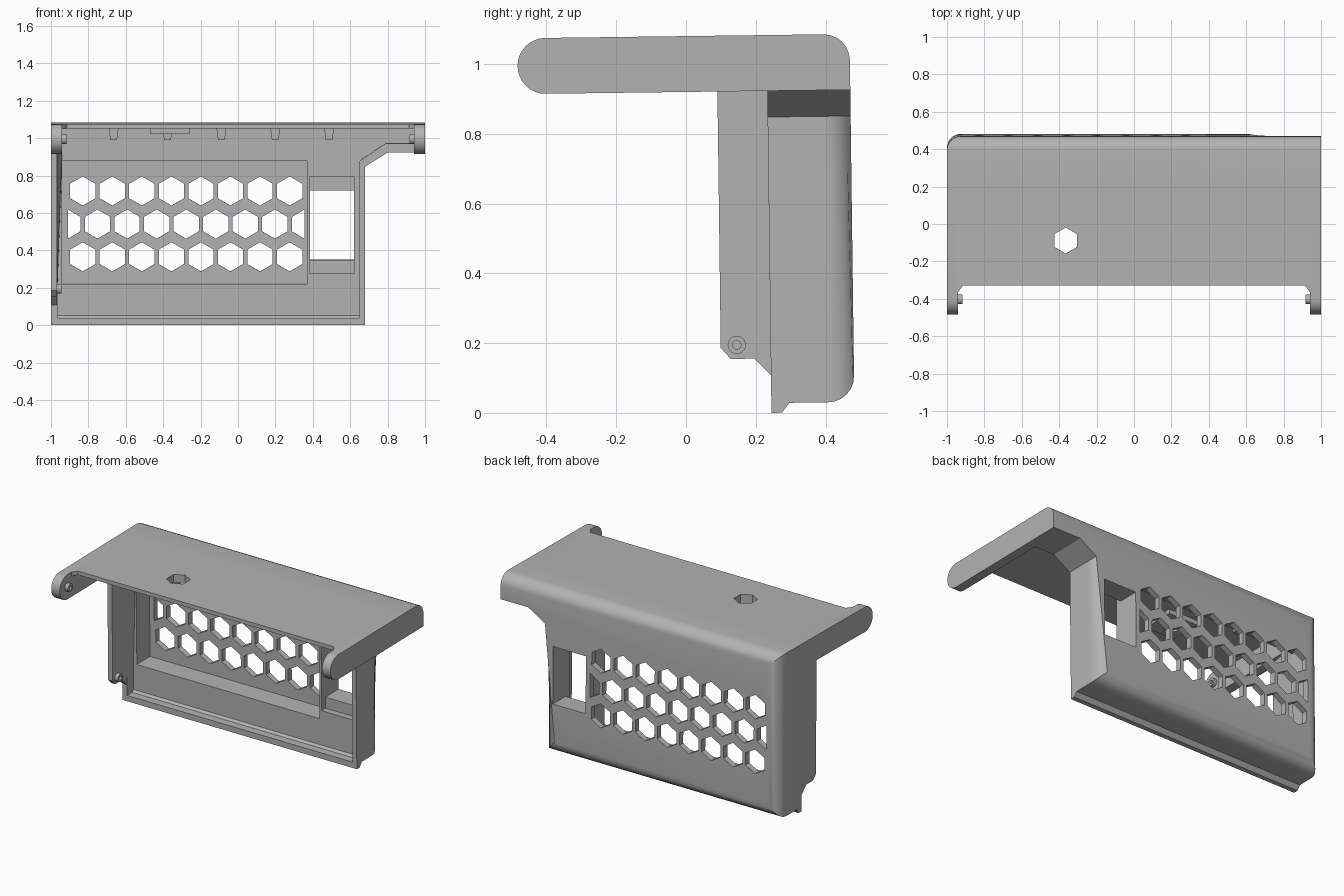
import bpy, bmesh, math
from mathutils import Matrix

old = bpy.data.objects.get("Cube")
if old:
    bpy.data.objects.remove(old, do_unlink=True)

grey = bpy.data.materials.new("plain grey")
grey.use_nodes = True
colour = (0.45, 0.45, 0.45, 1)
grey.diffuse_color = colour
grey.node_tree.nodes["Principled BSDF"].inputs["Base Color"].default_value = colour
parts = []


def prism(name, pts, axis, lo, hi, part=True):
    """Extrude a flat outline along one axis."""
    place = {"x": lambda a, b, d: (d, a, b),
             "y": lambda a, b, d: (a, d, b),
             "z": lambda a, b, d: (a, b, d)}[axis]
    bm = bmesh.new()
    ends = [[bm.verts.new(place(a, b, d)) for a, b in pts] for d in (lo, hi)]
    for ring in ends:
        bm.faces.new(ring)
    n = len(pts)
    for i in range(n):
        j = (i + 1) % n
        bm.faces.new((ends[0][i], ends[0][j], ends[1][j], ends[1][i]))
    bmesh.ops.recalc_face_normals(bm, faces=bm.faces)
    mesh = bpy.data.meshes.new(name)
    bm.to_mesh(mesh)
    bm.free()
    ob = bpy.data.objects.new(name, mesh)
    bpy.context.collection.objects.link(ob)
    mesh.materials.append(grey)
    if part:
        parts.append(ob)
    return ob


def rect(a0, a1, b0, b1):
    return [(a0, b0), (a1, b0), (a1, b1), (a0, b1)]


def ring(a, b, r, n, start=0.0):
    return [(a + r * math.cos(start + math.tau * i / n),
             b + r * math.sin(start + math.tau * i / n)) for i in range(n)]


def cut(ob, pts, axis, lo, hi):
    tool = prism("cutter", pts, axis, lo, hi, part=False)
    tool.hide_render = True
    mod = ob.modifiers.new("cut", "BOOLEAN")
    mod.operation, mod.solver, mod.object = "DIFFERENCE", "EXACT", tool
    bpy.context.view_layer.objects.active = ob
    bpy.ops.object.modifier_apply(modifier=mod.name)
    bpy.data.objects.remove(tool, do_unlink=True)


# Back shell: outline with a stepped corner, back edges rounded
FRONT, BACK, TOP, BASE = 0.245, 0.483, 1.08, 0.025
shell = prism("back_shell", [(-1, BASE), (0.68, BASE), (0.68, 0.845), (0.8, 0.92),
                             (1, 0.92), (1, TOP), (-1, TOP)], "y", FRONT, BACK)
bm = bmesh.new()
bm.from_mesh(shell.data)
rounded = []
for e in bm.edges:
    mid = (e.verts[0].co + e.verts[1].co) / 2
    if mid.y > BACK - 0.01 and (mid.z > 1.07 or mid.z < 0.05 or mid.x < -0.99
                                or abs(mid.x - 0.68) < 0.001):
        rounded.append(e)
bmesh.ops.bevel(bm, geom=rounded, offset=0.075, offset_type="OFFSET",
                segments=6, profile=0.5, affect="EDGES")
bmesh.ops.recalc_face_normals(bm, faces=bm.faces)
bm.to_mesh(shell.data)
bm.free()

# Hollow tray, grille recess and window
cut(shell, [(-0.965, 0.035), (0.65, 0.035), (0.65, 0.875), (0.79, 0.97),
            (0.94, 0.97), (0.94, 1.055), (-0.965, 1.055)], "y", 0.2, 0.31)
cut(shell, rect(-0.94, 0.37, 0.217, 0.875), "y", 0.2, 0.445)
cut(shell, rect(0.385, 0.62, 0.273, 0.792), "y", 0.2, 0.35)
cut(shell, rect(0.385, 0.62, 0.345, 0.715), "y", 0.2, 0.6)

# Honeycomb grille, half cells at both ends of the middle row
PITCH, FIRST = 0.158, -0.83
for row, z in enumerate((0.712, 0.535, 0.36)):
    middle = row == 1
    for i in range(9 if middle else 8):
        x = FIRST + PITCH * (i - (0.5 if middle else 0))
        cell = [(min(max(a, -0.91), 0.36), b)
                for a, b in ring(x, z, 0.078, 6, math.pi / 6)]
        if middle and i in (0, 8):
            side = 1 if i == 0 else -1
            cell = [(x, z - 0.078), (x + side * 0.066, z - 0.039),
                    (x + side * 0.066, z + 0.039), (x, z + 0.078)]
        cut(shell, cell, "y", 0.4, 0.6)

# Bottom lip and the sloped strip inside it
prism("bottom_lip", [(FRONT, -0.003), (0.275, -0.003), (0.3, BASE + 0.004),
                     (FRONT, BASE + 0.004)], "x", -1, 0.68)
prism("bottom_fillet", [(0.29, 0.03), (0.315, 0.03), (0.315, 0.053)], "x", -0.97, 0.655)

# Side flange, thinner toward its front edge
flange = prism("side_flange", [(0.102, 0.925), (0.102, 0.185), (0.13, 0.153),
                               (0.198, 0.153), (0.245, 0.105), (0.312, 0.105),
                               (0.312, 0.925)], "x", -1, -0.94)
for v in flange.data.vertices:
    if v.co.x > -0.95 and (v.co.y < 0.2 or v.co.z < 0.12):
        v.co.x = -0.968
boss = prism("flange_boss", ring(0.148, 0.193, 0.026, 20), "x", -0.98, -0.945)
cut(boss, ring(0.148, 0.193, 0.012, 16), "x", -0.96, -0.9)

# Lid plate with small corner chamfers at the arms
half = [(0.95, -0.35), (0.94, -0.35), (0.915, -0.315)]
plan = [(0.95, 0.26)] + half + [(-a, b) for a, b in reversed(half)] + [(-0.95, 0.26)]
lid = prism("lid_plate", plan, "z", 1.055, TOP)
hub = prism("lid_hub", rect(-0.47, -0.26, -0.19, 0.02), "z", 1.025, 1.056)
for ob in (lid, hub):
    cut(ob, ring(-0.365, -0.075, 0.07, 6, math.pi / 2), "z", 0.9, 1.2)

# Lid side arms with rounded ends and inward pegs
CY, CZ, R = -0.39, 1.0, 0.08
arc = [(CY - R * math.sin(math.pi * i / 16), CZ + R * math.cos(math.pi * i / 16))
       for i in range(17)]
for side, s in (("left", 1), ("right", -1)):
    prism(side + "_arm", arc + [(0.25, 0.92), (0.25, TOP)], "x", *sorted((s * 0.94, s)))
    peg = prism(side + "_peg", ring(CY, CZ, 0.026, 20), "x",
                *sorted((s * 0.918, s * 0.945)))
    cut(peg, ring(CY, CZ, 0.012, 16), "x", *sorted((s * 0.9, s * 0.935)))

# Ribs bracing the lid against the shell
for i in range(5):
    x = -0.665 + 0.288 * i
    prism("lid_rib", [(x - 0.027, 1.057), (x - 0.018, 0.99), (x + 0.018, 0.99),
                      (x + 0.027, 1.057)], "y", 0.13, 0.315)

# Slight backward tilt of the whole model, then smooth shading
tilt = Matrix.Rotation(0.013, 4, "X")
bpy.ops.object.select_all(action="DESELECT")
for ob in parts:
    ob.data.transform(tilt)
    ob.select_set(True)
bpy.context.view_layer.objects.active = shell
bpy.ops.object.shade_smooth_by_angle(angle=math.radians(30))
